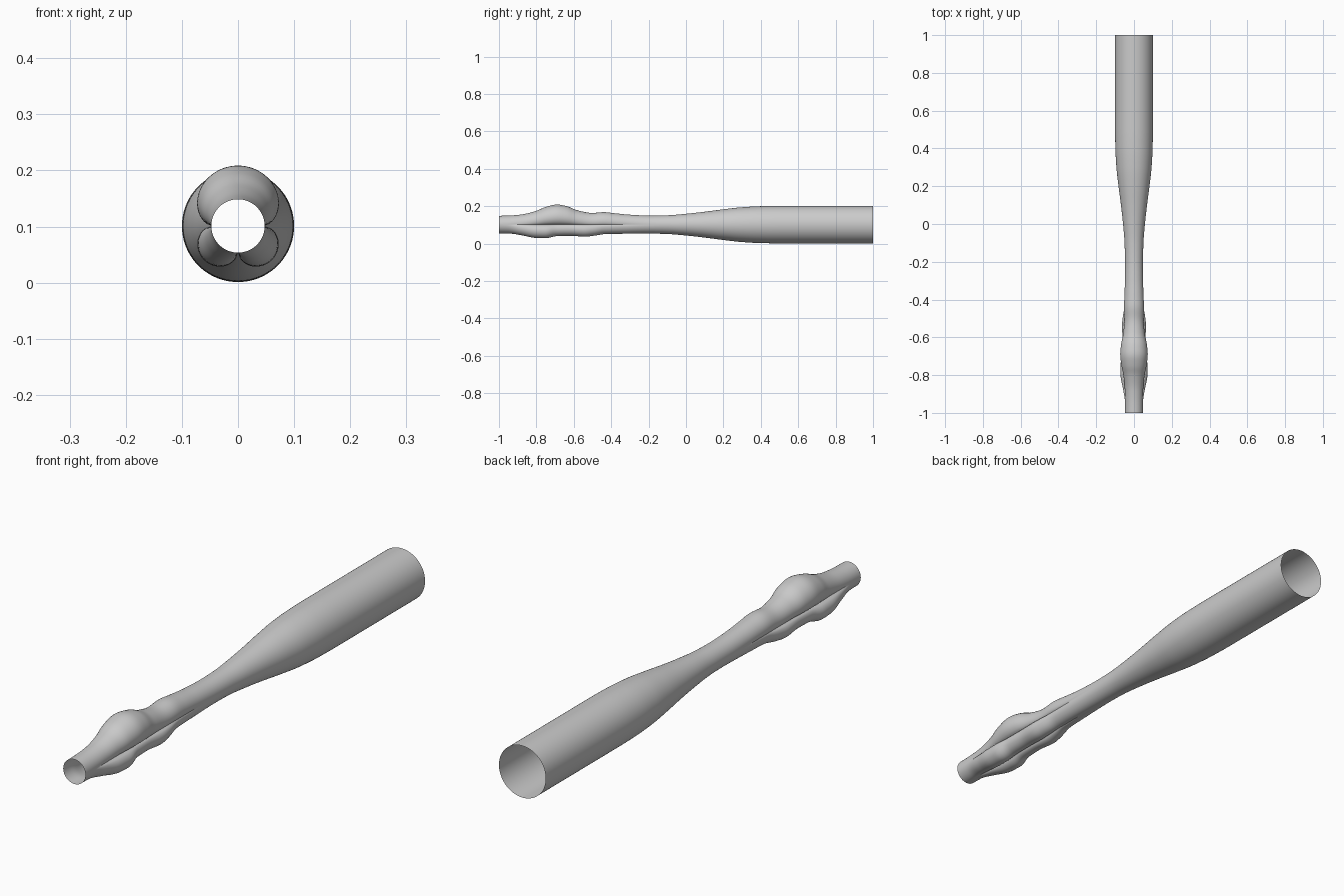
import bpy, bmesh, math

if "Cube" in bpy.data.objects:
    bpy.data.objects.remove(bpy.data.objects["Cube"])

SEGS, RINGS, AXIS_Z = 96, 160, 0.101

# (position along y, value): round tube radius, upper bulge, paired lower bulges
TUBE = [(-1, .0475), (-.6, .0465), (-.2, .0475), (-.1, .050), (0, .058), (.1, .069),
        (.2, .082), (.3, .093), (.4, .0985), (.5, .1), (1, .1)]
UPPER = [(-1, 0), (-.95, .001), (-.88, .007), (-.8, .027), (-.75, .048), (-.69, .061),
         (-.64, .053), (-.58, .030), (-.5, .016), (-.44, .020), (-.38, .014),
         (-.3, .006), (-.2, .001), (-.1, 0), (1, 0)]
LOWER = [(-1, 0), (-.95, .001), (-.88, .017), (-.8, .037), (-.75, .039), (-.69, .024),
         (-.62, .022), (-.54, .028), (-.49, .021), (-.43, .008), (-.35, .005),
         (-.2, .001), (-.1, 0), (1, 0)]


def curve(points, y):
    """Smooth monotone interpolation through the points."""
    n = len(points)
    d = [(points[i + 1][1] - points[i][1]) / (points[i + 1][0] - points[i][0]) for i in range(n - 1)]

    def slope(i):
        if i == 0 or i == n - 1 or d[i - 1] * d[i] <= 0:
            return 0
        return 2 * d[i - 1] * d[i] / (d[i - 1] + d[i])

    i = 0
    while i < n - 2 and y > points[i + 1][0]:
        i += 1
    (x0, a), (x1, b) = points[i], points[i + 1]
    h = x1 - x0
    t = (y - x0) / h
    return (a * (1 + 2 * t) * (1 - t) ** 2 + h * slope(i) * t * (1 - t) ** 2
            + b * t * t * (3 - 2 * t) + h * slope(i + 1) * t * t * (t - 1))


def radius(y, angle):
    """Tube radius plus one wide lobe above and two lobes below."""
    s = math.sin(angle)
    r = curve(TUBE, y)
    if s >= 0:
        return r + curve(UPPER, y) * s ** 0.7
    return r + curve(LOWER, y) * abs(math.sin(2 * angle)) ** 0.6


# open-ended three-lobed vessel tube
bm = bmesh.new()
rings = []
for j in range(RINGS + 1):
    y = -1 + 2 * j / RINGS
    ring = []
    for i in range(SEGS):
        a = math.tau * i / SEGS
        r = radius(y, a)
        ring.append(bm.verts.new((r * math.cos(a), y, AXIS_Z + r * math.sin(a))))
    rings.append(ring)
for lo, hi in zip(rings, rings[1:]):
    for i in range(SEGS):
        k = (i + 1) % SEGS
        bm.faces.new((lo[i], hi[i], hi[k], lo[k]))
mesh = bpy.data.meshes.new("lobed_tube")
bm.to_mesh(mesh)
bm.free()
tube = bpy.data.objects.new("lobed_tube", mesh)
bpy.context.collection.objects.link(tube)
bpy.context.view_layer.objects.active = tube
tube.select_set(True)
bpy.ops.object.shade_smooth_by_angle(angle=math.radians(40))
